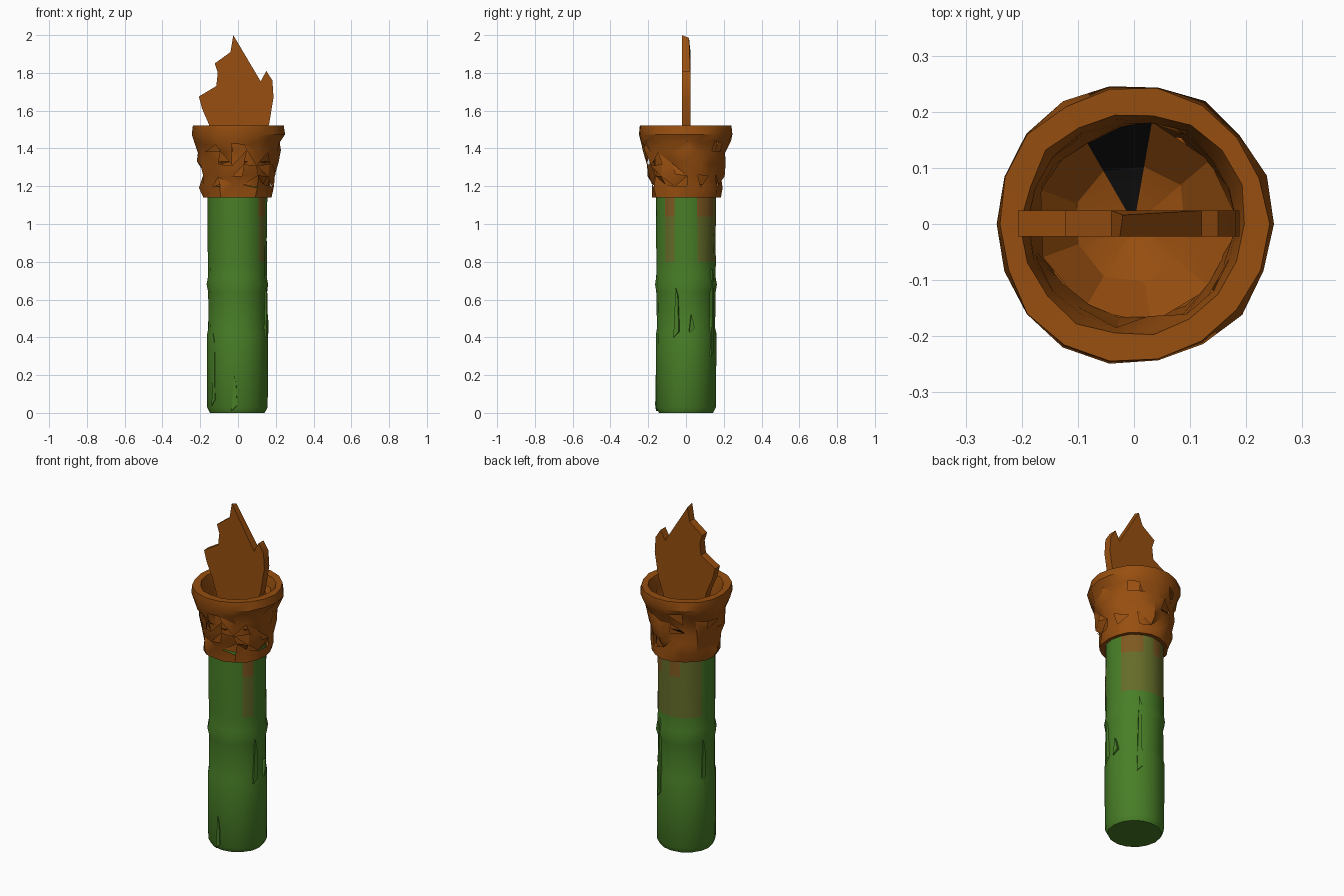
import bpy, bmesh, math, random
from mathutils import Vector

random.seed(4)
if "Cube" in bpy.data.objects:
    bpy.data.objects.remove(bpy.data.objects["Cube"])


def material(name, rgb):
    m = bpy.data.materials.new(name)
    m.use_nodes = True
    m.diffuse_color = (*rgb, 1)
    m.node_tree.nodes["Principled BSDF"].inputs["Base Color"].default_value = (*rgb, 1)
    return m


GREEN = material("stalk green", (0.065, 0.21, 0.02))
OLIVE = material("scorched olive", (0.13, 0.15, 0.022))
BROWN = material("scorched brown", (0.21, 0.1, 0.015))
ORANGE = material("ember orange", (0.31, 0.077, 0.005))
BLACK = material("char black", (0.005, 0.005, 0.005))


def finish(bm, name, mats, angle):
    mesh = bpy.data.meshes.new(name)
    bmesh.ops.recalc_face_normals(bm, faces=bm.faces)
    bm.to_mesh(mesh)
    bm.free()
    for m in mats:
        mesh.materials.append(m)
    ob = bpy.data.objects.new(name, mesh)
    bpy.context.collection.objects.link(ob)
    bpy.ops.object.select_all(action="DESELECT")
    ob.select_set(True)
    bpy.context.view_layer.objects.active = ob
    bpy.ops.object.shade_smooth_by_angle(angle=math.radians(angle))
    return ob


def lathe(profile, sides, jitter=0.0, caps=False, centre=0.0):
    """Revolve (radius, height) pairs; returns the mesh and its bands of faces."""
    bm = bmesh.new()
    rings = []
    for r, z in profile:
        ring = []
        for i in range(sides):
            a = math.tau * i / sides
            rr = r + random.uniform(-jitter, jitter)
            ring.append(bm.verts.new((centre + rr * math.cos(a), rr * math.sin(a), z)))
        rings.append(ring)
    bands = []
    for low, high in zip(rings, rings[1:]):
        bands.append([bm.faces.new((low[i], low[(i + 1) % sides],
                                    high[(i + 1) % sides], high[i]))
                      for i in range(sides)])
    if caps:
        bm.faces.new(rings[0][::-1])
        bm.faces.new(rings[-1])
    return bm, bands


# Stalk with raised joints, scorched in streaks near the top on two sides
stalk_profile = [(0.145, 0), (0.159, 0.03), (0.16, 0.42), (0.154, 0.45), (0.156, 0.64),
                 (0.164, 0.68), (0.157, 0.72), (0.157, 0.8), (0.157, 0.92),
                 (0.157, 1.04), (0.157, 1.2)]
bm, bands = lathe(stalk_profile, 16, 0.002, caps=True, centre=-0.003)
for band in bands[-3:]:
    for i, f in enumerate(band):
        c = f.calc_center_median()
        streak = i in (1, 2, 3, 4, 5, 6, 14)
        if streak:
            f.material_index = 1 if c.z < 1.0 or i in (3, 5, 6) else 2
finish(bm, "stalk", [GREEN, OLIVE, BROWN], 40)

# Slivers of split bark lying on the stalk: angle, bottom, top
for n, (deg, low, high) in enumerate([(215, 0.04, 0.42), (262, 0.01, 0.2),
                                      (-20, 0.4, 0.66), (10, 0.42, 0.52), (60, 0.3, 0.76),
                                      (160, 0.35, 0.66)]):
    bm = bmesh.new()
    a = math.radians(deg)
    out = Vector((math.cos(a), math.sin(a), 0))
    side = Vector((-out.y, out.x, 0))
    shape = [(-0.012, low), (0.018, low + 0.03), (0.012, high - 0.04), (0, high)]
    f = bm.faces.new([bm.verts.new(out * 0.162 + side * s + Vector((0, 0, z)))
                      for s, z in shape])
    grown = bmesh.ops.extrude_face_region(bm, geom=[f])["geom"]
    for v in grown:
        if isinstance(v, bmesh.types.BMVert):
            v.co -= out * 0.03
    finish(bm, f"bark_sliver_{n + 1}", [GREEN], 30)

# Ragged woven basket: outer wall, rim, inner wall
basket_profile = [(0.15, 1.145), (0.183, 1.14), (0.19, 1.2), (0.195, 1.26), (0.205, 1.32),
                  (0.215, 1.38), (0.23, 1.43), (0.248, 1.475), (0.243, 1.522),
                  (0.2, 1.52), (0.185, 1.46), (0.185, 1.4), (0.175, 1.33), (0.165, 1.2)]
bm, bands = lathe(basket_profile, 18, 0.006)
torn = [f for band in bands[2:6] for f in band]
inner = [f for f in bands[10]]
outer_tris = bmesh.ops.triangulate(bm, faces=torn)["faces"]
inner_tris = bmesh.ops.triangulate(bm, faces=inner)["faces"]
for v in bm.verts:
    if 1.18 < v.co.z < 1.45:
        v.co += Vector([random.uniform(-0.013, 0.013) for _ in range(3)])
holes = random.sample(outer_tris, len(outer_tris) // 7)
holes += random.sample(inner_tris, len(inner_tris) // 8)
bmesh.ops.delete(bm, geom=holes, context="FACES_ONLY")
finish(bm, "basket", [ORANGE], 35)

# Uneven ember bed inside the basket, with a charred patch
bm, bands = lathe([(0.18, 1.33), (0.1, 1.25), (0.02, 1.22)], 9, 0.012, caps=False)
for band in bands:
    for i, f in enumerate(band):
        f.material_index = 1 if i == 2 else 0
bmesh.ops.holes_fill(bm, edges=[e for e in bm.edges if e.is_boundary
                                and e.verts[0].co.z < 1.23], sides=0)
finish(bm, "ember_bed", [ORANGE, BLACK], 20)

# Flat flame cut-out
outline = [(-0.05, 1.27), (-0.12, 1.42), (-0.155, 1.53), (-0.19, 1.61), (-0.207, 1.675),
           (-0.115, 1.73), (-0.107, 1.8), (-0.123, 1.85), (-0.04, 1.91), (-0.025, 2.0),
           (0.12, 1.755), (0.15, 1.81), (0.182, 1.76), (0.188, 1.67), (0.165, 1.53),
           (0.12, 1.4), (0.06, 1.27)]
bm = bmesh.new()
face = bm.faces.new([bm.verts.new((x, -0.022, z)) for x, z in outline])
grown = bmesh.ops.extrude_face_region(bm, geom=[face])["geom"]
for v in grown:
    if isinstance(v, bmesh.types.BMVert):
        v.co.y = 0.024
        if v.co.z > 1.95:
            v.co += Vector((0.005, -0.008, -0.015))
finish(bm, "flame", [ORANGE], 30)
